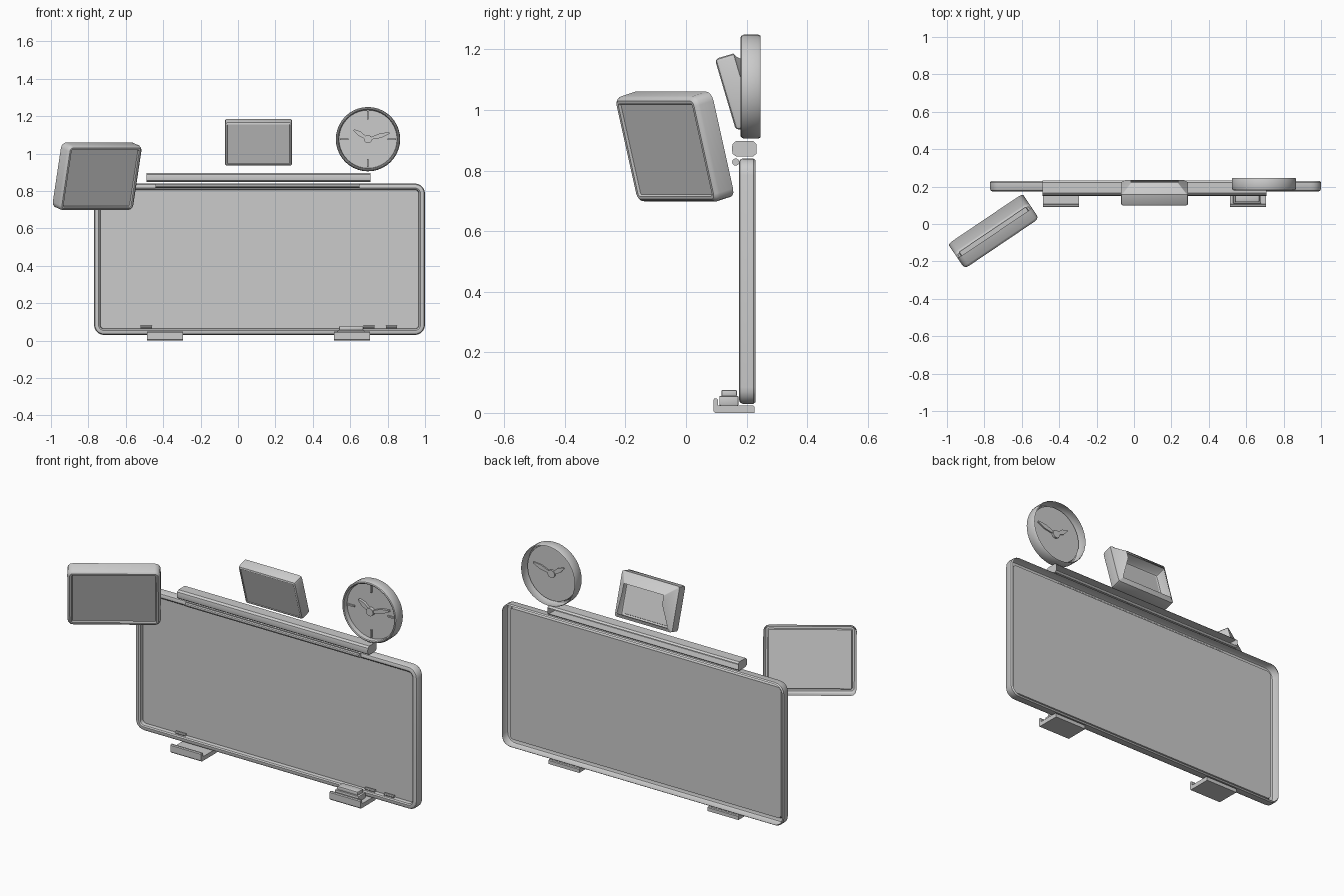
import bpy, bmesh, math
from mathutils import Matrix, Vector

if "Cube" in bpy.data.objects:
    bpy.data.objects.remove(bpy.data.objects["Cube"])


def finish(name, bm, matrix=None, wall=None):
    if matrix:
        bm.transform(matrix)
    if wall is not None:
        # trim everything behind the wall plane
        bmesh.ops.bisect_plane(bm, geom=bm.verts[:] + bm.edges[:] + bm.faces[:],
                               plane_co=(0, wall, 0), plane_no=(0, 1, 0), clear_outer=True)
    bmesh.ops.recalc_face_normals(bm, faces=bm.faces[:])
    mesh = bpy.data.meshes.new(name)
    bm.to_mesh(mesh)
    bm.free()
    ob = bpy.data.objects.new(name, mesh)
    bpy.context.collection.objects.link(ob)
    bpy.ops.object.select_all(action='DESELECT')
    ob.select_set(True)
    bpy.context.view_layer.objects.active = ob
    bpy.ops.object.shade_smooth_by_angle(angle=math.radians(32))
    return ob


def rounded_loop(w, h, r, seg):
    pts = []
    for i, (sx, sz) in enumerate(((1, 1), (-1, 1), (-1, -1), (1, -1))):
        for k in range(seg + 1):
            a = math.pi / 2 * (i + k / seg)
            pts.append((sx * (w / 2 - r) + r * math.cos(a), sz * (h / 2 - r) + r * math.sin(a)))
    return pts


def framed_panel(name, w, h, r, rings, matrix, seg=5, wall=None):
    """Open-backed shell: rings of (inset, depth) from back to panel, last one filled."""
    bm = bmesh.new()
    prev = None
    for inset, y in rings:
        pts = rounded_loop(w - 2 * inset, h - 2 * inset, max(r - inset, 0.004), seg)
        loop = [bm.verts.new((x, y, z)) for x, z in pts]
        if prev:
            n = len(loop)
            for i in range(n):
                j = (i + 1) % n
                bm.faces.new((prev[i], prev[j], loop[j], loop[i]))
        prev = loop
    bm.faces.new(prev)
    bmesh.ops.remove_doubles(bm, verts=bm.verts[:], dist=1e-5)
    return finish(name, bm, matrix, wall)


def prism(name, profile, a, b, axis='x', open_side=False, matrix=None):
    """Extrude a (y,z) profile along x, or an (x,z) profile along y."""
    bm = bmesh.new()
    put = (lambda p, t: (t, p[0], p[1])) if axis == 'x' else (lambda p, t: (p[0], t, p[1]))
    l0 = [bm.verts.new(put(p, a)) for p in profile]
    l1 = [bm.verts.new(put(p, b)) for p in profile]
    n = len(profile)
    for i in range(n - 1 if open_side else n):
        j = (i + 1) % n
        bm.faces.new((l0[i], l0[j], l1[j], l1[i]))
    bm.faces.new(l0)
    bm.faces.new(l1)
    return finish(name, bm, matrix)


def box(name, x, y, z, bevel=0.0):
    bm = bmesh.new()
    bmesh.ops.create_cube(bm, size=1)
    bm.transform(Matrix.Translation([(p[0] + p[1]) / 2 for p in (x, y, z)]) @
                 Matrix.Diagonal([p[1] - p[0] for p in (x, y, z)] + [1]))
    if bevel:
        bmesh.ops.bevel(bm, geom=bm.edges[:], offset=bevel, segments=2, profile=0.5, affect='EDGES')
    return finish(name, bm)


def circle(cx, cz, r, n):
    return [(cx + r * math.cos(2 * math.pi * i / n), cz + r * math.sin(2 * math.pi * i / n))
            for i in range(n)]


T = Matrix.Translation
rot = lambda deg, ax: Matrix.Rotation(math.radians(deg), 4, ax)

# Main board with rounded frame
framed_panel("board", 1.77, 0.81, 0.055,
             [(0.006, 0.23), (0, 0.222), (0, 0.186), (0.005, 0.178), (0.012, 0.175),
              (0.024, 0.175), (0.031, 0.18), (0.034, 0.19), (0.034, 0.20)],
             T((0.115, 0, 0.435)))

# Tilted television on the left
framed_panel("television", 0.48, 0.36, 0.03,
             [(0, 0.036), (0, -0.02), (0.004, -0.03), (0.012, -0.036),
              (0.022, -0.036), (0.026, -0.028)],
             T((-0.75, -0.04, 0.877)) @ rot(34, 'Z') @ rot(15, 'X'), seg=3)

# Wall monitor with a tapered back, cut off at the wall
framed_panel("wall_monitor", 0.36, 0.246, 0.012,
             [(0.055, 0.115), (0.012, 0.07), (0, 0.064), (0, 0.012), (0.004, 0.004), (0.012, 0),
              (0.014, 0.004)],
             T((0.11, 0.13, 1.05)) @ rot(16.5, 'X'), seg=2, wall=0.235)

# Clock case, face, ticks, hands and hub
C = Vector((0.695, 0, 1.077))
framed_panel("clock_case", 0.344, 0.344, 0.172,
             [(0.004, 0.246), (0, 0.238), (0, 0.192), (0.004, 0.183), (0.009, 0.18),
              (0.014, 0.183), (0.017, 0.207)], T(C), seg=10)
for i in range(4):
    prism("clock_tick", [(-0.004, 0.105), (0.004, 0.105), (0.004, 0.15), (-0.004, 0.15)],
          0.198, 0.207, 'y', matrix=T(C) @ rot(90 * i, 'Y'))
for name, length, ang in (("hour_hand", 0.09, -57), ("minute_hand", 0.12, 74)):
    prism(name, [(-0.005, 0), (0.005, 0), (0.013, length * 0.6), (0.004, length),
                 (-0.004, length), (-0.013, length * 0.6)],
          0.192, 0.214, 'y', matrix=T(C) @ rot(ang, 'Y'))
prism("clock_hub", circle(0, 0, 0.022, 16), 0.186, 0.218, 'y', matrix=T(C))

# Roll-up screen housing above the board, with its pull bar
prism("screen_housing", [(0.232, 0.855), (0.222, 0.847), (0.165, 0.847), (0.154, 0.855),
                         (0.151, 0.872), (0.154, 0.888), (0.165, 0.897), (0.222, 0.897),
                         (0.232, 0.888)], -0.49, 0.708, open_side=True)
prism("screen_pull_bar", circle(0.164, 0.828, 0.012, 10), -0.44, 0.65)

# Two chalk trays under the board
tray = [(0.226, 0.0), (0.096, 0.0), (0.09, 0.006), (0.09, 0.043), (0.094, 0.048),
        (0.102, 0.048), (0.106, 0.043), (0.106, 0.024), (0.222, 0.024), (0.226, 0.02)]
for x in (-0.487, 0.512):
    prism("chalk_tray", tray, x, x + 0.193)

# Eraser on the right tray
box("eraser_pad", (0.53, 0.68), (0.11, 0.173), (0.024, 0.056), 0.004)
box("eraser_grip", (0.54, 0.67), (0.117, 0.168), (0.054, 0.076), 0.005)

# Chalk pieces resting on the frame ledge
for x in (-0.49, 0.70, 0.82):
    prism("chalk", circle(0.187, 0.072, 0.008, 8), x - 0.03, x + 0.03)
